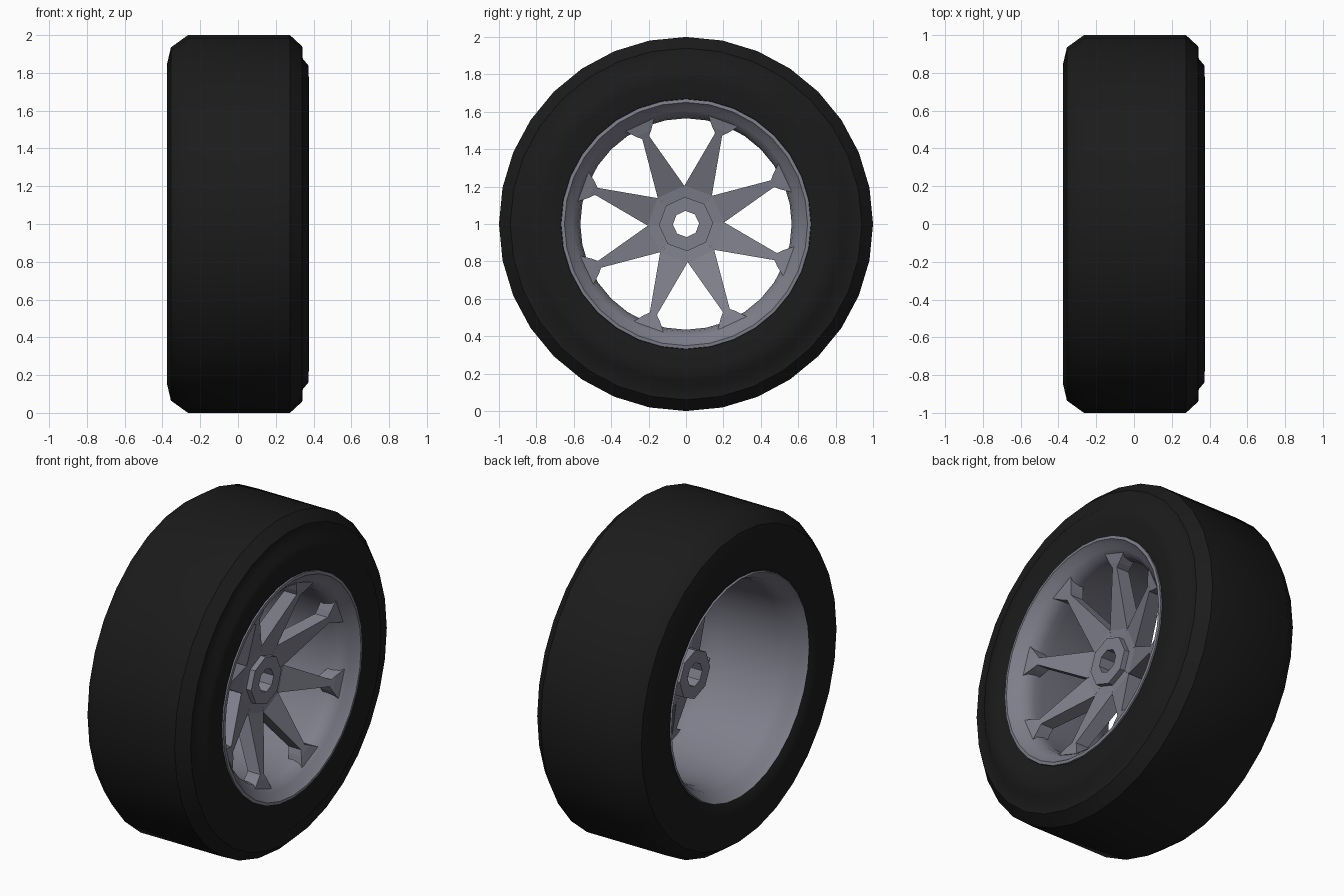
import bpy, bmesh
from math import sin, cos, pi, radians

if "Cube" in bpy.data.objects:
    bpy.data.objects.remove(bpy.data.objects["Cube"])

CENTRE_Z = 1.0
SPOKES = 8
SPOKE_OFFSET = radians(25)


def material(name, colour):
    m = bpy.data.materials.new(name)
    m.diffuse_color = (*colour, 1)
    m.use_nodes = True
    m.node_tree.nodes["Principled BSDF"].inputs["Base Color"].default_value = m.diffuse_color
    return m


RUBBER = material("rubber", (0.011, 0.011, 0.011))
METAL = material("metal", (0.21, 0.21, 0.26))


def point(x, r, a, side=0.0):
    """Point at radius r and angle a around the x axle, shifted sideways."""
    return (x, r * cos(a) - side * sin(a), CENTRE_Z + r * sin(a) + side * cos(a))


def finish(name, bm, mat, smooth=None):
    bmesh.ops.recalc_face_normals(bm, faces=bm.faces)
    me = bpy.data.meshes.new(name)
    bm.to_mesh(me)
    bm.free()
    me.materials.append(mat)
    ob = bpy.data.objects.new(name, me)
    bpy.context.collection.objects.link(ob)
    if smooth:
        bpy.ops.object.select_all(action='DESELECT')
        ob.select_set(True)
        bpy.context.view_layer.objects.active = ob
        bpy.ops.object.shade_smooth_by_angle(angle=radians(smooth))
    return ob


def bridge(bm, a, b):
    n = len(a)
    for i in range(n):
        bm.faces.new((a[i], a[(i + 1) % n], b[(i + 1) % n], b[i]))


def lathe(name, profile, segments, mat, smooth=None, offset=0.0):
    """Revolve a closed (x, radius) profile around the axle."""
    bm = bmesh.new()
    rings = [[bm.verts.new(point(x, r, offset + 2 * pi * i / segments))
              for x, r in profile] for i in range(segments)]
    for i in range(segments):
        bridge(bm, rings[i], rings[(i + 1) % segments])
    return finish(name, bm, mat, smooth)


# Tyre: flat tread, chamfered shoulders, a small step on the outer sidewall
lathe("tyre", [(-0.33, 0.645), (-0.36, 0.67), (-0.375, 0.75), (-0.375, 0.85),
               (-0.355, 0.935), (-0.265, 1.0), (0.275, 1.0), (0.34, 0.94),
               (0.343, 0.875), (0.372, 0.84), (0.375, 0.77), (0.36, 0.67),
               (0.33, 0.645)], 32, RUBBER, 40)

# Rim: rolled front lip, barrel and flared rear edge
lathe("rim", [(0.34, 0.67), (0.368, 0.668), (0.37, 0.65), (0.35, 0.635),
              (0.325, 0.605), (0.29, 0.575), (0.24, 0.565), (0.18, 0.572),
              (-0.22, 0.59), (-0.29, 0.61), (-0.33, 0.645), (-0.365, 0.66),
              (-0.34, 0.67), (-0.30, 0.655), (0.30, 0.655)], 32, METAL, 40)

# Hub: octagonal tube with an axle hole
lathe("hub", [(0.19, 0.07), (0.19, 0.145), (-0.06, 0.145), (-0.06, 0.07)],
      8, METAL, None, radians(2.5))

# Spokes: tapered, dished forward from the hub, flaring at the rim
STATIONS = [  # radius, half width, front x, back x
    (0.12, 0.05, 0.155, 0.03),
    (0.19, 0.078, 0.165, 0.06),
    (0.51, 0.020, 0.285, 0.20),
    (0.535, 0.045, 0.295, 0.21),
    (0.585, 0.085, 0.31, 0.22)]
bm = bmesh.new()
for k in range(SPOKES):
    a = SPOKE_OFFSET + 2 * pi * k / SPOKES
    loops = [[bm.verts.new(point(x, r, a, s)) for x, s in
              ((f, -w), (f, w), (b, w), (b, -w))] for r, w, f, b in STATIONS]
    for p, q in zip(loops, loops[1:]):
        bridge(bm, p, q)
    bm.faces.new(loops[0])
    bm.faces.new(loops[-1])
finish("spokes", bm, METAL)
